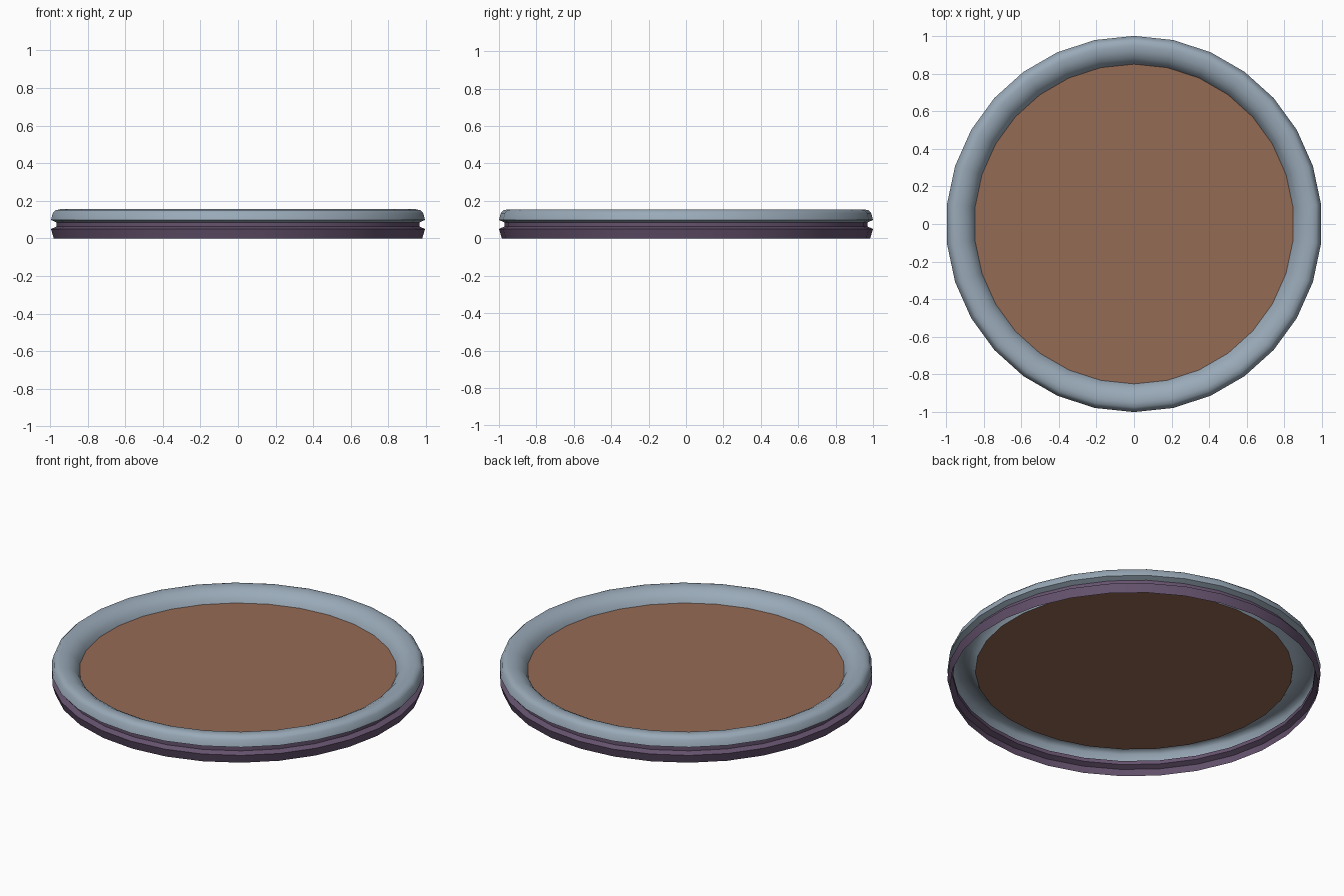
import bpy, bmesh, math

if "Cube" in bpy.data.objects:
    bpy.data.objects.remove(bpy.data.objects["Cube"])

SIDES = 30


def material(name, rgb):
    m = bpy.data.materials.new(name)
    m.diffuse_color = (*rgb, 1)
    m.use_nodes = True
    m.node_tree.nodes["Principled BSDF"].inputs["Base Color"].default_value = m.diffuse_color
    return m


def finish(name, bm, mat=None, angle=30):
    mesh = bpy.data.meshes.new(name)
    bm.to_mesh(mesh)
    bm.free()
    ob = bpy.data.objects.new(name, mesh)
    bpy.context.collection.objects.link(ob)
    if mat:
        mesh.materials.append(mat)
    bpy.ops.object.select_all(action='DESELECT')
    ob.select_set(True)
    bpy.context.view_layer.objects.active = ob
    bpy.ops.object.shade_smooth_by_angle(angle=math.radians(angle))
    return ob


def circle(bm, r, z):
    # one corner points straight back (+y)
    step = 2 * math.pi / SIDES
    return [bm.verts.new((r * math.sin(i * step), r * math.cos(i * step), z))
            for i in range(SIDES)]


def lathe(name, profile, mat=None, angle=30):
    # open sheet turned round z, profile listed from bottom outside upwards
    bm = bmesh.new()
    rings = [circle(bm, r, z) for r, z in profile]
    for a, b in zip(rings, rings[1:]):
        for i in range(SIDES):
            j = (i + 1) % SIDES
            bm.faces.new((a[j], a[i], b[i], b[j]))
    return finish(name, bm, mat, angle)


purple = material("purple", (0.13, 0.085, 0.155))
brown = material("brown", (0.30, 0.145, 0.09))
slate = material("slate", (0.32, 0.40, 0.48))

# lower band with the groove above it
lathe("lower_band", [(0.985, 0), (1.0, 0.05), (0.97, 0.063), (0.97, 0.085)], purple)

# rounded rim, from the groove over the crest and down to the panel
lathe("rim", [(0.97, 0.085), (1.0, 0.098), (0.99, 0.135), (0.975, 0.15), (0.95, 0.155),
              (0.915, 0.15), (0.885, 0.135), (0.862, 0.112), (0.85, 0.088)],
      slate, 45)

# flat sunken panel
bm = bmesh.new()
bm.faces.new(list(reversed(circle(bm, 0.85, 0.088))))
finish("panel", bm, brown)
